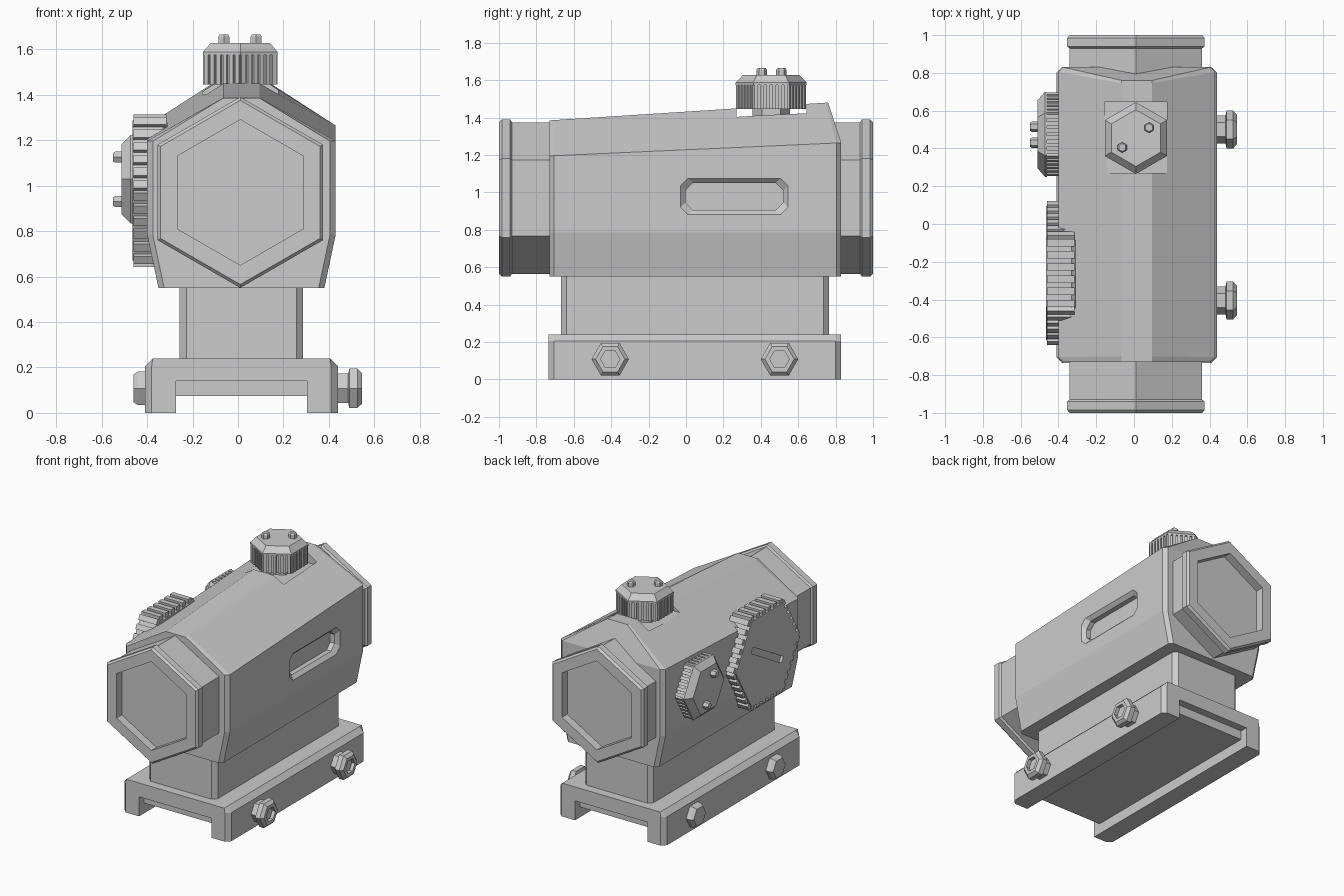
import bpy
import bmesh
from math import sin, cos, radians, sqrt
from mathutils import Matrix, Vector

cube = bpy.data.objects.get("Cube")
if cube:
    bpy.data.objects.remove(cube, do_unlink=True)

grey = bpy.data.materials.new("matte grey")
grey.use_nodes = True
grey.diffuse_color = (0.6, 0.6, 0.6, 1)
grey.node_tree.nodes["Principled BSDF"].inputs["Base Color"].default_value = grey.diffuse_color

CX = 0.01          # axis of the sight tube
BODY_X = 0.015     # middle of the housing and mount
BODY_Y = 0.0475
UP = Matrix()
FRONT = Matrix.Rotation(radians(90), 4, 'X')
LEFT = Matrix.Rotation(radians(90), 4, 'Y')
RIGHT = Matrix.Rotation(radians(-90), 4, 'Y')


def finish(name, bm):
    bmesh.ops.recalc_face_normals(bm, faces=bm.faces)
    mesh = bpy.data.meshes.new(name)
    bm.to_mesh(mesh)
    bm.free()
    mesh.materials.append(grey)
    obj = bpy.data.objects.new(name, mesh)
    bpy.context.collection.objects.link(obj)
    return obj


def loft(name, rings, caps=None):
    """Skin a row of matching loops; caps lists the index groups that close each end."""
    bm = bmesh.new()
    loops = [[bm.verts.new(p) for p in ring] for ring in rings]
    n = len(loops[0])
    for a, b in zip(loops, loops[1:]):
        for i in range(n):
            j = (i + 1) % n
            bm.faces.new((a[i], a[j], b[j], b[i]))
    for loop in (loops[0], loops[-1]):
        for group in caps or [range(n)]:
            bm.faces.new([loop[i] for i in group])
    return finish(name, bm)


def hexagon(name, place, turn, profile):
    """Six-sided turned part from (radius, height) pairs."""
    m = Matrix.Translation(place) @ turn
    angles = [radians(90 + 60 * k) for k in range(6)]
    return loft(name, [[m @ Vector((r * cos(a), r * sin(a), h)) for a in angles]
                       for r, h in profile])


def box(name, low, high, turn=UP):
    low, high = Vector(low), Vector(high)
    bm = bmesh.new()
    m = Matrix.Translation((low + high) / 2) @ turn @ Matrix.Diagonal((high - low).to_4d())
    bmesh.ops.create_cube(bm, size=1, matrix=m)
    return finish(name, bm)


def ribs(name, place, turn, radius, h0, h1, count, thick):
    """Grip ribs spread along the six sides of a knob."""
    m = Matrix.Translation(place) @ turn
    bm = bmesh.new()
    pitch = radius / count
    for k in range(6):
        side = m @ Matrix.Rotation(radians(60 * k), 4, 'Z')
        for i in range(count):
            centre = Vector((radius * sqrt(3) / 2 - thick, (i + 0.5) * pitch - radius / 2,
                             (h0 + h1) / 2))
            size = Matrix.Diagonal((2 * thick, pitch * 0.6, h1 - h0, 1))
            bmesh.ops.create_cube(bm, size=1, matrix=side @ Matrix.Translation(centre) @ size)
    return finish(name, bm)


def cut(obj, cutter):
    cutter.hide_render = True
    mod = obj.modifiers.new("cut", 'BOOLEAN')
    mod.operation = 'DIFFERENCE'
    mod.solver = 'EXACT'
    mod.object = cutter
    bpy.context.view_layer.objects.active = obj
    bpy.ops.object.modifier_apply(modifier=mod.name)
    bpy.data.objects.remove(cutter, do_unlink=True)


def chamfered(w, h, c):
    """Rectangle outline with cut corners, from half sizes."""
    pts = [(w, h - c), (w - c, h)]
    pts += [(-x, z) for x, z in reversed(pts)]
    return pts + [(-x, -z) for x, z in pts]


def mirrored(half):
    return half + [(-x, z) for x, z in reversed(half)]


# Sight tube with flanged, recessed ends
end = [(0.32, 0.94), (0.32, 1.0), (0.405, 1.0), (0.42, 0.985), (0.42, 0.94), (0.405, 0.93)]
hexagon("sight_tube", (CX, 0, 0.97), FRONT,
        end + [(r, -h) for r, h in reversed(end)])


# Housing: gabled section rising to the rear, with a sloped rear brow
def section(y, top_y, inset):
    shoulder = 1.195 + (y + 0.73) * 0.045
    top = 1.385 + (top_y + 0.73) * 0.064
    half = [(0.365 - inset, 0.55), (0.415 - inset, 0.785), (0.415 - inset, shoulder), (0.08, top)]
    pts = [Vector((BODY_X + x, y, z)) for x, z in mirrored(half)]
    pts[3].y = pts[4].y = top_y
    return pts


housing = loft("housing",
               [section(-0.73, -0.73, 0.025), section(-0.705, -0.7, 0),
                section(0.805, 0.745, 0), section(0.83, 0.76, 0.025)],
               caps=[(0, 1, 2, 5, 6, 7), (2, 3, 4, 5)])
cut(housing, box("turret_seat_cutter", (-0.155, 0.27, 1.4), (0.175, 0.645, 1.7)))
slot = [(0.45, 0.30, 0.11), (0.43, 0.287, 0.097), (0.405, 0.262, 0.072), (0.37, 0.262, 0.072)]
cut(housing, loft("side_slot_cutter",
                  [[(x, 0.258 + y, 0.978 + z) for y, z in chamfered(w, h, 0.04)]
                   for x, w, h in slot]))

# Neck between housing and mount
loft("neck", [[(BODY_X + x, BODY_Y + y, z) for x, y in chamfered(0.272, 0.717, 0.03)]
              for z in (0.23, 0.56)])


# Rail mount with a channel underneath
def rail(y, inset):
    half = [(0.288, 0.14), (0.288, 0), (0.425 - inset, 0), (0.425 - inset, 0.205), (0.39, 0.24)]
    return [(BODY_X + x, y, z) for x, z in mirrored(half)]


loft("rail_mount", [rail(-0.735, 0.03), rail(-0.705, 0), rail(0.8, 0), rail(0.83, 0.03)])
box("rail_channel_plate", (-0.275, -0.68, 0.075), (0.303, 0.775, 0.145))

# Clamp bolts: socket heads on the left, plain nuts on the right
for label, y in (("front", -0.405), ("rear", 0.5)):
    hexagon(label + "_clamp_bolt", (0.43, y, 0.108), LEFT,
            [(0.075, 0), (0.075, 0.055), (0.1, 0.06), (0.1, 0.095), (0.078, 0.115),
             (0.052, 0.115), (0.052, 0.09)])
    hexagon(label + "_clamp_nut", (-0.4, y, 0.108), RIGHT,
            [(0.085, 0), (0.085, 0.04), (0.07, 0.06)])


# Adjustment knobs with chamfered caps, grip ribs and two small pins
def knob(name, place, turn, radius, height, cap, pins):
    hexagon(name, place, turn, [(radius - 0.015, 0), (radius - 0.015, height), (radius, height),
                                (radius, height + 0.012), (radius * 0.79, cap)])
    ribs(name + "_grip", place, turn, radius, 0, height, 6, 0.014)
    for i, pin in enumerate(pins):
        hexagon(f"{name}_pin_{i + 1}", pin, turn,
                [(0.028, -0.01), (0.028, 0.028), (0.021, 0.038)])


knob("top_turret", (CX, 0.455, 1.445), UP, 0.19, 0.13, 0.183,
     [(-0.062, 0.405, 1.627), (0.08, 0.51, 1.627)])
hexagon("top_turret_stem", (CX, 0.455, 1.38), UP, [(0.1, 0), (0.1, 0.08)])
knob("side_turret", (-0.36, 0.475, 1.028), RIGHT, 0.225, 0.1, 0.152,
     [(-0.512, 0.43, 1.125), (-0.512, 0.515, 0.93)])

# Large side dial with a coin slot in its face
dial_at = (-0.31, -0.26, 0.978)
dial = hexagon("side_dial", dial_at, RIGHT,
               [(0.345, 0), (0.362, 0.02), (0.362, 0.145), (0.355, 0.155)])
cut(dial, box("coin_slot_cutter", (-0.5, -0.46, 0.956), (-0.445, -0.06, 1.0),
              Matrix.Rotation(radians(30), 4, 'X')))
ribs("side_dial_grip", dial_at, RIGHT, 0.387, 0.005, 0.15, 6, 0.024)
